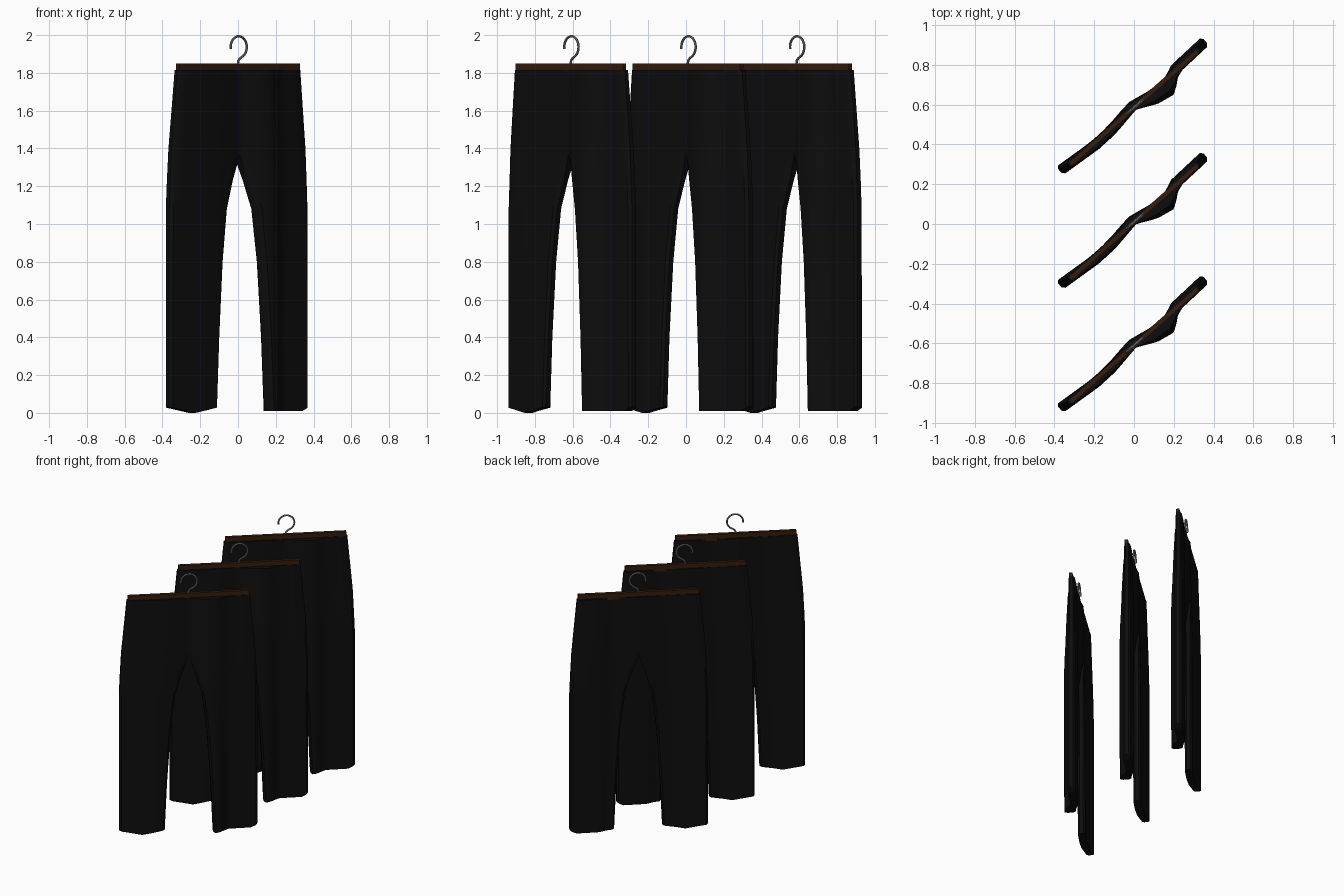
import bpy, bmesh, math
from mathutils import Matrix

if "Cube" in bpy.data.objects:
    bpy.data.objects.remove(bpy.data.objects["Cube"])

ANGLE = math.radians(41.6)
CENTRES = [-0.61, 0.01, 0.585]


def material(name, rgb):
    m = bpy.data.materials.new(name)
    m.diffuse_color = (*rgb, 1)
    m.use_nodes = True
    m.node_tree.nodes["Principled BSDF"].inputs["Base Color"].default_value = m.diffuse_color
    return m


BLACK = material("black cloth", (0.0042, 0.0042, 0.0045))
BROWN = material("dark brown wood", (0.035, 0.012, 0.004))
STEEL = material("grey steel", (0.26, 0.26, 0.26))


def lerp(points, x):
    """Piecewise linear lookup in ascending (x, value) points."""
    if x <= points[0][0]:
        return points[0][1]
    for (a, va), (b, vb) in zip(points, points[1:]):
        if x <= b:
            return va + (vb - va) * (x - a) / (b - a)
    return points[-1][1]


# Half widths by height, and drape of the cloth along the width
OUTER = [(0, .49), (1.1, .49), (1.4, .475), (1.815, .437)]
INNER = [(0, .17), (.4, .153), (.8, .126), (1.08, .092), (1.37, 0)]
DRAPE = [(-.49, .01), (-.27, -.012), (-.16, -.01), (0, .012), (.1, -.025),
         (.19, -.042), (.235, -.022), (.28, .007), (.49, .012)]
THICK = [(-.3, .027), (0, .028), (.1, .04), (.2, .042), (.28, .028)]
BULGE = [(1.2, 1), (1.815, .6)]
ROWS = [1.815, 1.6, 1.4, 1.37, 1.23, 1.08, .8, .4, 0]
CROTCH = 3
COLS = [0, .04, .15, .28, .4, .5, .58, .66, .74, .82, .9, .96, 1]


def trouser_mesh():
    bm = bmesh.new()
    for side in (-1, 1):
        rings = []
        for r, z in enumerate(ROWS):
            front, back = [], []
            for t in COLS:
                u = side * (lerp(OUTER, z) * (1 - t) + lerp(INNER, z) * t)
                k = lerp(BULGE, z)
                v, h = lerp(DRAPE, u) * k, lerp(THICK, u) * (.4 + .6 * k)
                if t == 0 or (t == 1 and r > CROTCH):
                    h *= .5
                zz = z
                if r == len(ROWS) - 1:      # uneven hem
                    zz = .03 * abs(2 * t - 1) if side < 0 else .01 + .025 * max(0, 1 - t / .12)
                front.append(bm.verts.new((u, v - h, zz)))
                back.append(bm.verts.new((u, v + h, zz)))
            rings.append(front + back[::-1])
        n, c = len(rings[0]), len(COLS)
        for r in range(len(ROWS) - 1):
            a, b = rings[r], rings[r + 1]
            for i in range(n):
                if i == c - 1 and r < CROTCH:   # halves join above the crotch
                    continue
                j = (i + 1) % n
                bm.faces.new((a[i], b[i], b[j], a[j]))
        for ring in (rings[0], rings[-1]):      # waist and hem closures
            for i in range(c - 1):
                bm.faces.new((ring[i], ring[i + 1], ring[n - 2 - i], ring[n - 1 - i]))
    bmesh.ops.remove_doubles(bm, verts=bm.verts, dist=1e-5)
    bmesh.ops.recalc_face_normals(bm, faces=bm.faces)
    return finish(bm, "trousers", BLACK)


def bar_mesh():
    bm = bmesh.new()
    bmesh.ops.create_cube(bm, size=1, matrix=Matrix.Translation((0, 0, 1.825))
                          @ Matrix.Diagonal((.857, .024, .05, 1)))
    return finish(bm, "hanger_bar", BROWN)


def hook_mesh():
    # question-mark path: open on the left, over the top, down to the stem
    path = [(.005 + .057 * math.cos(a), 1.937 + .057 * math.sin(a))
            for a in [math.radians(190 - 250 * i / 20) for i in range(21)]]
    path += [(.014, 1.877), (.003, 1.866), (0, 1.853), (0, 1.835)]
    bm = bmesh.new()
    rings, sides, rad = [], 8, .0065
    for i, (u, z) in enumerate(path):
        p, q = path[max(i - 1, 0)], path[min(i + 1, len(path) - 1)]
        du, dz = q[0] - p[0], q[1] - p[1]
        ln = math.hypot(du, dz)
        nu, nz = -dz / ln, du / ln
        rings.append([])
        for s in range(sides):
            a = 2 * math.pi * s / sides
            k = rad * math.cos(a)
            rings[-1].append(bm.verts.new((u + nu * k, rad * math.sin(a), z + nz * k)))
    for a, b in zip(rings, rings[1:]):
        for s in range(sides):
            t = (s + 1) % sides
            bm.faces.new((a[s], a[t], b[t], b[s]))
    bm.faces.new(rings[0])
    bm.faces.new(rings[-1])
    bmesh.ops.recalc_face_normals(bm, faces=bm.faces)
    return finish(bm, "hanger_hook", STEEL)


def finish(bm, name, mat):
    mesh = bpy.data.meshes.new(name)
    bm.to_mesh(mesh)
    bm.free()
    mesh.materials.append(mat)
    return mesh


# Three identical hanging trousers, one behind the other
parts = [trouser_mesh(), bar_mesh(), hook_mesh()]
for number, y in enumerate(CENTRES, 1):
    for mesh in parts:
        ob = bpy.data.objects.new(f"{mesh.name}_{number}", mesh)
        ob.location = (0, y, 0)
        ob.rotation_euler.z = ANGLE
        bpy.context.collection.objects.link(ob)
        ob.select_set(True)
        bpy.context.view_layer.objects.active = ob
bpy.ops.object.shade_smooth_by_angle(angle=math.radians(35))
